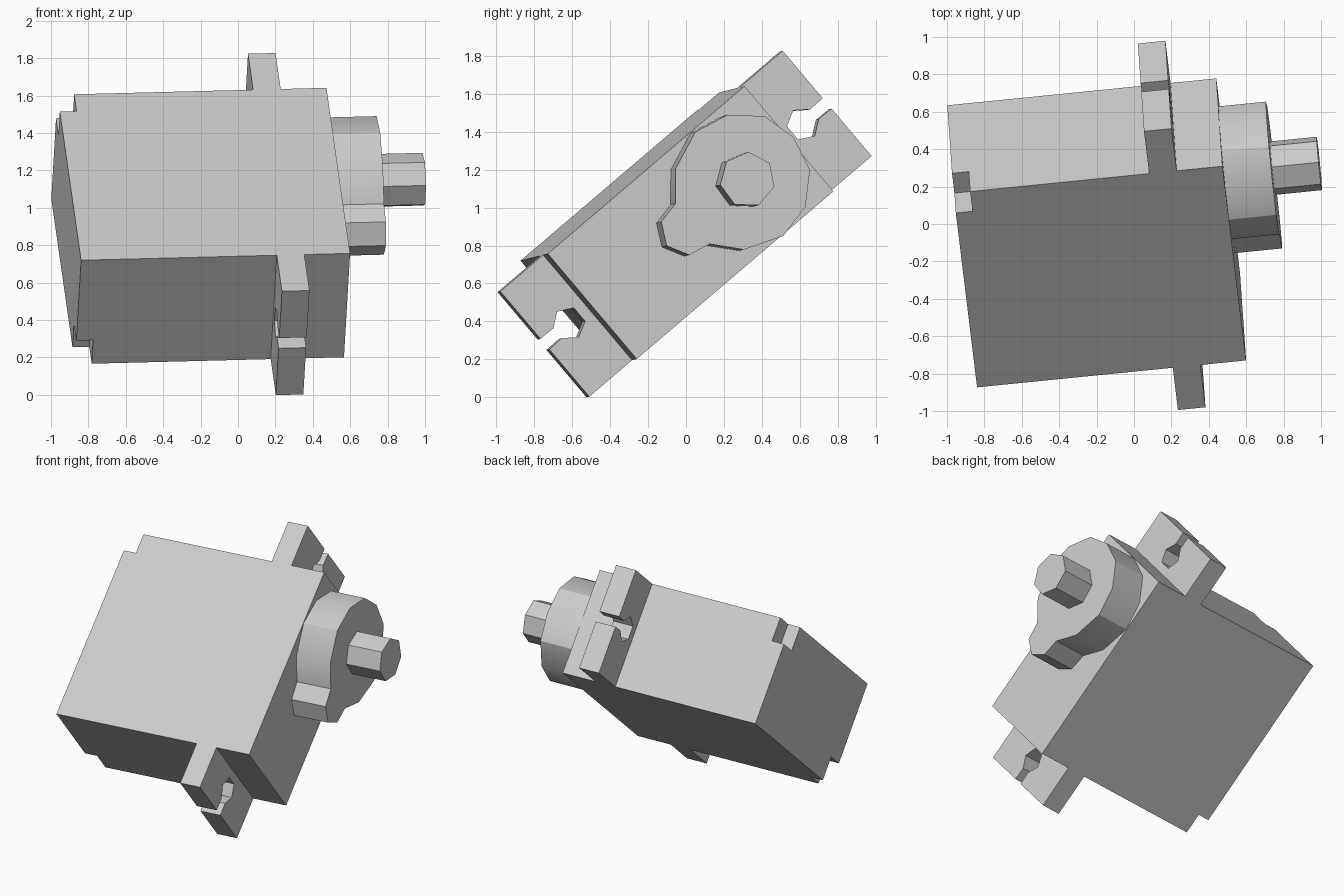
import bpy
import bmesh
from math import cos, sin, radians, tau
from mathutils import Matrix, Vector

cube = bpy.data.objects.get("Cube")
if cube:
    bpy.data.objects.remove(cube, do_unlink=True)

# One plain grey for the whole motor
grey = bpy.data.materials.new("light_grey")
grey.use_nodes = True
color = (0.6, 0.6, 0.6, 1.0)
grey.diffuse_color = color
grey.node_tree.nodes["Principled BSDF"].inputs["Base Color"].default_value = color

# Tilted frame: x along the shaft, y along the body, z across it
shaft_dir = Vector((0.9947, 0.0995, 0.0254)).normalized()
long_dir = Vector((-0.0916, 0.758, 0.646))
long_dir = (long_dir - shaft_dir * long_dir.dot(shaft_dir)).normalized()
side_dir = shaft_dir.cross(long_dir)
rotation = Matrix((shaft_dir, long_dir, side_dir)).transposed().to_4x4()
frame = Matrix.Translation((0.275, 0, 0.915)) @ rotation


def prism(name, outline, back, front):
    """Extrude a (y, z) outline along the shaft direction."""
    bm = bmesh.new()
    base = bm.faces.new([bm.verts.new((back, y, z)) for y, z in outline])
    top = bmesh.ops.extrude_face_region(bm, geom=[base])["geom"]
    verts = [v for v in top if isinstance(v, bmesh.types.BMVert)]
    bmesh.ops.translate(bm, verts=verts, vec=(front - back, 0, 0))
    bmesh.ops.recalc_face_normals(bm, faces=bm.faces)
    mesh = bpy.data.meshes.new(name)
    bm.to_mesh(mesh)
    bm.free()
    mesh.materials.append(grey)
    obj = bpy.data.objects.new(name, mesh)
    bpy.context.collection.objects.link(obj)
    obj.matrix_world = frame
    return obj


def mirrored(half):
    """Complete an outline that is symmetric about z = 0."""
    return half + [(y, -z) for y, z in reversed(half) if z > 0]


L, W = 0.685, 0.364
CUT_L, CUT_W = 0.14, 0.165

# Housing, and its back slab with two opposite corners cut away
prism("housing", [(-L, -W), (L, -W), (L, W), (-L, W)], -1.11, 0.246)
half_step = [(L, -W), (L, W - CUT_W), (L - CUT_L, W - CUT_W), (L - CUT_L, W)]
prism("back_cover", half_step + [(-y, -z) for y, z in half_step], -1.2, -1.11)

# Mounting tabs with keyhole slots
tab = mirrored([(0.742, 0.046), (0.822, 0.088), (0.895, 0.034),
                (0.983, 0.036), (0.983, W), (L, W)])
# the slot is open at the end, so the two halves join behind it
for name, sign in (("upper_tab", 1), ("lower_tab", -1)):
    prism(name, [(sign * y, z) for y, z in tab], -0.148, 0)

# Gear boss: a large round with a small one beside it
boss = prism("gear_boss", mirrored([
    (-0.2, 0), (-0.14, 0.115), (-0.02, 0.14), (0.1, 0.28), (0.305, 0.36),
    (0.495, 0.318), (0.64, 0.185), (0.685, 0)]), 0.246, 0.5)

# Output shaft
SIDES = 7
angles = [radians(47.6) + tau * i / SIDES for i in range(SIDES)]
prism("output_shaft", [(0.33 + 0.147 * cos(a), 0.147 * sin(a)) for a in angles],
      0.5, 0.75)

# Soft shading on the rounded boss only
bpy.ops.object.select_all(action="DESELECT")
boss.select_set(True)
bpy.context.view_layer.objects.active = boss
bpy.ops.object.shade_smooth_by_angle(angle=radians(32))
